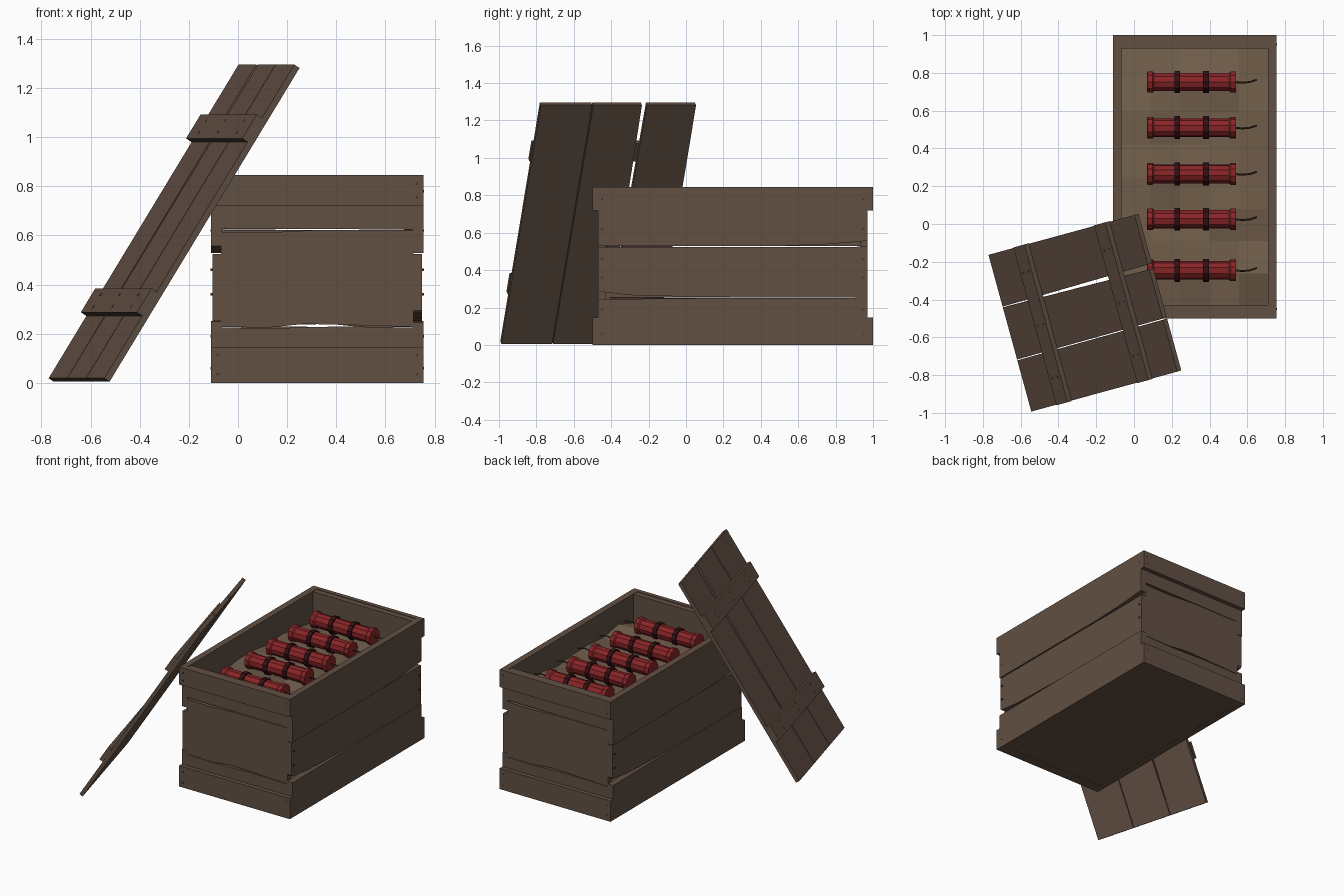
import bpy, bmesh, math, random
from mathutils import Vector, Matrix

if "Cube" in bpy.data.objects:
    bpy.data.objects.remove(bpy.data.objects["Cube"])

random.seed(4)


def material(name, rgb):
    m = bpy.data.materials.new(name)
    m.diffuse_color = (*rgb, 1)
    m.use_nodes = True
    m.node_tree.nodes["Principled BSDF"].inputs["Base Color"].default_value = m.diffuse_color
    return m


WOOD = material("brown wood", (0.122, 0.080, 0.056))
STRAW = material("packing straw", (0.165, 0.112, 0.070))
RED = material("red paper", (0.25, 0.018, 0.020))
BAND = material("dark red band", (0.035, 0.005, 0.006))
FUSE = material("fuse cord", (0.05, 0.030, 0.020))
NAIL = material("nail", (0.055, 0.038, 0.030))


def finish(bm, name, mat, mtx=None):
    bmesh.ops.recalc_face_normals(bm, faces=bm.faces)
    if mtx:
        bm.transform(mtx)
    me = bpy.data.meshes.new(name)
    bm.to_mesh(me)
    bm.free()
    me.materials.append(mat)
    ob = bpy.data.objects.new(name, me)
    bpy.context.collection.objects.link(ob)
    return ob


def board(name, outline, d0, d1, mtx, mat=WOOD):
    """Prism: outline in local (u, v), thickness from d0 to d1 along local w."""
    bm = bmesh.new()
    f = bm.faces.new([bm.verts.new((u, v, d0)) for u, v in outline])
    r = bmesh.ops.extrude_face_region(bm, geom=[f])
    vs = [g for g in r["geom"] if isinstance(g, bmesh.types.BMVert)]
    bmesh.ops.translate(bm, verts=vs, vec=(0, 0, d1 - d0))
    return finish(bm, name, mat, mtx)


def rect(u0, u1, v0, v1):
    return [(u0, v0), (u1, v0), (u1, v1), (u0, v1)]


def frame(u, v, w, o):
    m = Matrix((u, v, w)).transposed().to_4x4()
    m.translation = o
    return m


# Crate centre; each side is repeated by a half turn about it
C = Vector((0.3225, 0.25, 0))
HX, HY, H = 0.4325, 0.75, 0.845

for half, turn in (("front_right", 0), ("back_left", math.pi)):
    R = Matrix.Translation(C) @ Matrix.Rotation(turn, 4, 'Z')
    side = R @ frame((0, 1, 0), (0, 0, 1), (1, 0, 0), (0, 0, 0))
    end = R @ frame((1, 0, 0), (0, 0, 1), (0, -1, 0), (0, 0, 0))
    L = 0.72
    # Long side planks with worn, tapering gaps
    low = [(-L, 0), (L, 0), (L, 0.25), (0.05, 0.252), (-0.45, 0.247), (-L, 0.245)]
    mid = [(-L, 0.295), (-0.71, 0.285), (-0.55, 0.266), (-0.2, 0.257), (0.06, 0.254),
           (L, 0.252), (L, 0.525), (0.3, 0.524), (-L, 0.524)]
    top = [(-L, 0.529), (0.25, 0.529), (0.5, 0.538), (L, 0.556), (L, H), (-L, H)]
    for n, o in (("low", low), ("mid", mid), ("top", top)):
        board(f"{half}_side_plank_{n}", o, HX - 0.045, HX - (0.006 if n == "mid" else 0), side)
    # End planks between the sides
    W = HX - 0.04
    low = [(-W, 0), (W, 0), (W, 0.225), (0.1, 0.230), (-0.2, 0.222), (-W, 0.226)]
    mid = [(-W, 0.228), (-0.2, 0.225), (-0.05, 0.240), (0.15, 0.235), (W, 0.228),
           (W, 0.622), (0, 0.622), (-0.2, 0.612), (-W, 0.615)]
    top = [(-W, 0.628), (W, 0.624), (W, H - 0.004), (-W, H - 0.004)]
    for n, o in (("low", low), ("mid", mid), ("top", top)):
        board(f"{half}_end_plank_{n}", o, HY - 0.07, HY - 0.03, end)
    # Top and bottom battens across the end
    for n, z0, z1 in (("bottom", 0, 0.147), ("top", 0.72, H)):
        board(f"{half}_end_batten_{n}", rect(-HX, HX, z0, z1), HY - 0.03, HY, end)
        for s in (-1, 1):
            for z in (z0 + 0.035, z1 - 0.035):
                board("batten_nail", rect(s * 0.405 - .005, s * 0.405 + .005, z - .005, z + .005),
                      HY - 0.002, HY + 0.001, end, NAIL)
    # Nail heads at the plank ends of the long side
    for u in (-0.70, 0.70):
        for z in (0.06, 0.19, 0.36, 0.46, 0.62, 0.78):
            board("side_nail", rect(u - .005, u + .005, z - .005, z + .005),
                  HX - 0.008, HX + 0.001, side, NAIL)

# Crate floor
board("crate_floor", rect(-HX + 0.02, HX - 0.02, -HY + 0.04, HY - 0.04), 0.001, 0.03,
      Matrix.Translation(C))

# Uneven packing straw
bm = bmesh.new()
bmesh.ops.create_grid(bm, x_segments=5, y_segments=8, size=1)
for v in bm.verts:
    ax, ay = abs(v.co.x), abs(v.co.y)
    z = 0.69 + random.uniform(-0.025, 0.02)
    if ax > 0.95 or ay > 0.95:
        z -= random.uniform(0, 0.04)
    if ax > 0.95 and ay > 0.95:
        z -= 0.05
    v.co = (C.x + v.co.x * 0.39, C.y + v.co.y * 0.682, z)
finish(bm, "packing_straw", STRAW)


def lathe(name, profile, mat, mtx, sides=10):
    """Turned shape about local x from (x, radius) points, closed at the ends."""
    bm = bmesh.new()
    rings = [[bm.verts.new((x, r * math.cos(a), r * math.sin(a)))
              for a in (2 * math.pi * (i + 0.5) / sides for i in range(sides))]
             for x, r in profile]
    for a, b in zip(rings, rings[1:]):
        for i in range(sides):
            j = (i + 1) % sides
            bm.faces.new((a[i], a[j], b[j], b[i]))
    bm.faces.new(rings[0])
    bm.faces.new(rings[-1])
    return finish(bm, name, mat, mtx)


# Red sticks with flared ends, two bands and a fuse
for k, y in enumerate((0.752, 0.51, 0.265, 0.025, -0.245)):
    M = Matrix.Translation((0.305, y, 0.752 - 0.003 * k)) @ Matrix.Rotation(0.4 * k, 4, 'X')
    half = [(-0.236, 0.045), (-0.234, 0.058), (-0.206, 0.058), (-0.198, 0.050)]
    prof = half + [(-x, r) for x, r in reversed(half)]
    lathe(f"stick_{k}", prof, RED, M)
    for x in (-0.076, 0.076):
        lathe(f"stick_band_{k}", [(x - 0.015, 0.061), (x + 0.015, 0.061)], BAND, M)
    cu = bpy.data.curves.new("fuse", 'CURVE')
    cu.dimensions = '3D'
    cu.bevel_depth = 0.005
    cu.bevel_resolution = 0
    sp = cu.splines.new('POLY')
    pts = [(0.22, 0, 0), (0.27, -0.004, 0.002), (0.31, 0.0, 0.006), (0.345, 0.012, 0.0)]
    sp.points.add(len(pts) - 1)
    for p, q in zip(sp.points, pts):
        p.co = (*q, 1)
    cu.materials.append(FUSE)
    ob = bpy.data.objects.new(f"fuse_{k}", cu)
    ob.location = (0.305, y, 0.752 - 0.003 * k)
    bpy.context.collection.objects.link(ob)

# Lid leaning on the crate: u runs up the slope, v across it, w outward
B = Vector((-0.533, -0.99, 0.012))
across = Vector((-0.227, 0.83, 0)).normalized()
up = Vector((0.775, 0.20, 1.275))
up = (up - across * up.dot(across)).normalized()
out = up.cross(across)
LID = frame(up, across, out, B)
LEN, WID = 1.507, 0.86
for n, (a0, b0, b1, a1) in enumerate(((0, 0, 0.285, 0.281), (0.286, 0.291, 0.560, 0.572),
                                      (0.576, 0.588, WID, WID))):
    board(f"lid_plank_{n}", [(0, a0), (LEN, b0), (LEN, b1), (0, a1)], -0.013, 0.013, LID)
# Two cross battens with nails
for n, (u0, u1) in enumerate(((0.30, 0.415), (1.135, 1.25))):
    board(f"lid_batten_{n}", rect(u0, u1, -0.003, WID + 0.003), 0.012, 0.040, LID)
    for v in (0.14, 0.43, 0.72):
        for u in (u0 + 0.03, u1 - 0.03):
            board("lid_nail", rect(u - .006, u + .006, v - .006, v + .006), 0.038, 0.041, LID, NAIL)
